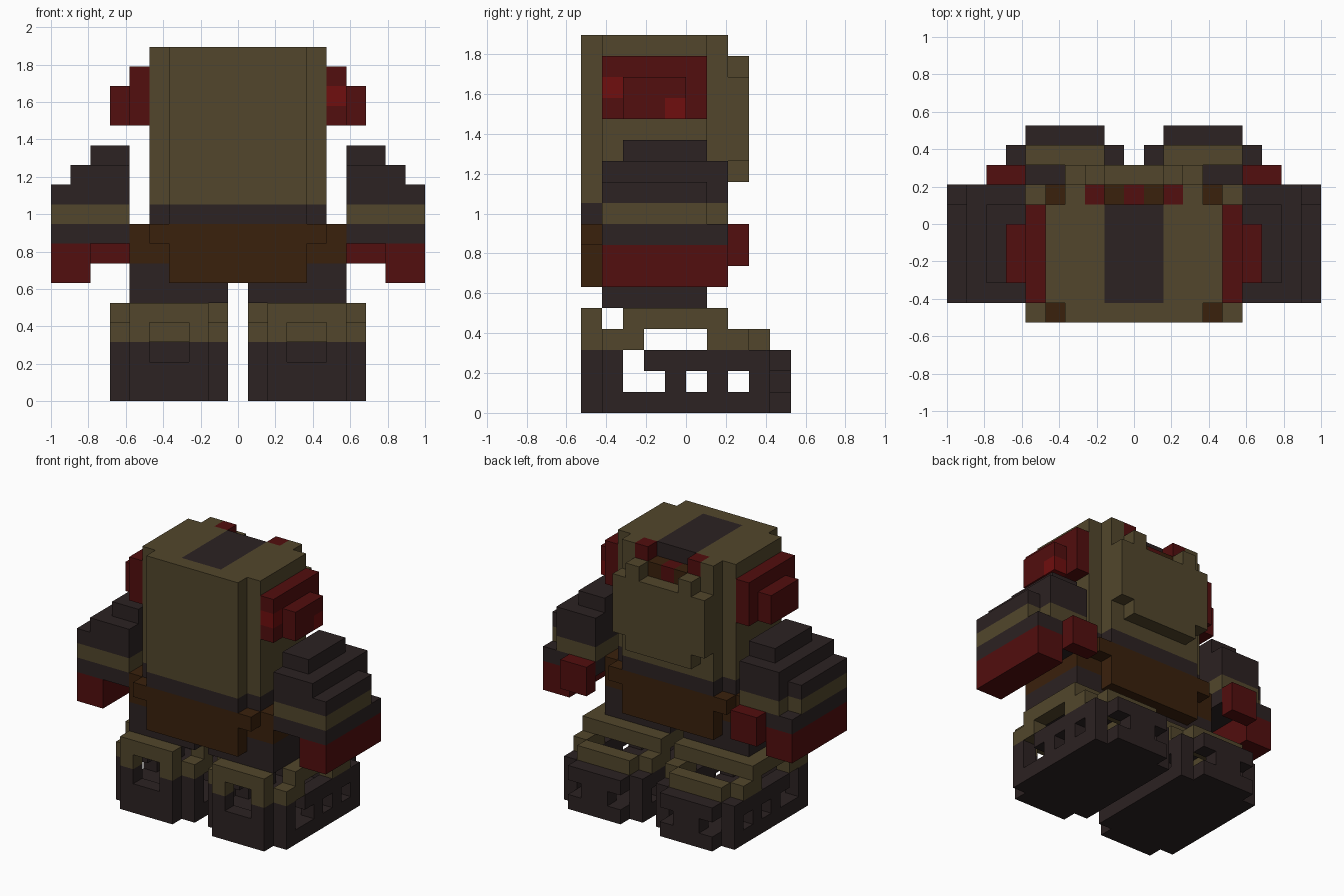
import bpy
import bmesh
from mathutils import Matrix, Vector

default = bpy.data.objects.get("Cube")
if default:
    bpy.data.objects.remove(default, do_unlink=True)

U = 2 / 19  # size of one block


def material(name, r, g, b):
    m = bpy.data.materials.new(name)
    m.use_nodes = True
    m.diffuse_color = (r, g, b, 1)
    m.node_tree.nodes["Principled BSDF"].inputs["Base Color"].default_value = (r, g, b, 1)
    return m


OLIVE = material("olive", .084, .062, .025)
DARK = material("charcoal", .025, .016, .016)
RED = material("dark red", .084, .0044, .0044)
BRIGHT = material("bright red", .162, .0044, .0044)
BROWN = material("brown", .042, .015, .0037)


def part(name, mat, boxes, side=1):
    """Blocks as (x0, x1, y0, y1, z0, z1) in grid lines; side -1 mirrors x."""
    bm = bmesh.new()
    for x0, x1, y0, y1, z0, z1 in boxes:
        low = Vector((x0 - .5, y0 - 5, z0))
        high = Vector((x1 - .5, y1 - 5, z1))
        mid, size = (low + high) / 2, high - low
        mid.x *= side
        bmesh.ops.create_cube(bm, size=1, matrix=Matrix.Scale(U, 4)
                              @ Matrix.Translation(mid) @ Matrix.Diagonal(size).to_4x4())
    mesh = bpy.data.meshes.new(name)
    bm.to_mesh(mesh)
    bm.free()
    mesh.materials.append(mat)
    obj = bpy.data.objects.new(name, mesh)
    bpy.context.collection.objects.link(obj)
    return obj


def pair(name, mat, boxes):
    part("left_" + name, mat, boxes)
    part("right_" + name, mat, boxes, -1)


def mid(half, *rest):
    """Block centred on x, reaching to grid line half on both sides."""
    return (1 - half, half, *rest)


# Hooded body
part("hood", OLIVE, [mid(5, 1, 6, 10, 17), mid(4, 0, 1, 10, 18), mid(4, 6, 7, 10, 16)])
pair("hood_top", OLIVE, [(2, 5, 1, 6, 17, 18), (3, 4, 6, 7, 16, 18)])
part("top_stripe", DARK, [mid(2, 1, 6, 17, 18)])

# Back pack and the things sticking out of it
part("back_pack", OLIVE, [mid(4, 7, 8, 12, 16), mid(3, 7, 8, 11, 12)])
pair("pack_tab", OLIVE, [(2, 3, 7, 8, 16, 17)])
pair("pack_horn", RED, [(2, 3, 6, 7, 16, 18)])
pair("pack_roll", BROWN, [(1, 2, 6, 7, 16, 17)])
part("pack_bottle", RED, [mid(1, 6, 7, 16, 17)])

# Waist and belt
part("waist", DARK, [mid(5, 1, 6, 9, 10), mid(4, 0, 1, 9, 10), mid(4, 6, 7, 9, 10)])
belt = [mid(6, 1, 6, 7, 9), mid(1, 1, 6, 6, 7)]
for y in (0, 6):
    belt += [mid(5, y, y + 1, 8, 9), mid(4, y, y + 1, 6, 8)]
part("belt", BROWN, belt)

# Ear pods, the left one with two lamps
part("right_ear", RED, [(5, 6, 1, 6, 14, 17), (6, 7, 2, 5, 14, 16)], -1)
part("left_ear", RED, [(5, 6, 2, 6, 14, 17), (5, 6, 1, 2, 14, 15), (5, 6, 1, 2, 16, 17),
                       (6, 7, 2, 5, 15, 16), (6, 7, 2, 4, 14, 15)])
part("left_ear_lamps", BRIGHT, [(5, 6, 1, 2, 15, 16), (6, 7, 4, 5, 14, 15)])

# Arms and hands
pair("sleeve", DARK, [(6, 8, 2, 6, 12, 13), (6, 9, 1, 7, 10, 12),
                      (9, 10, 1, 6, 10, 11), (6, 10, 1, 7, 8, 9)])
pair("arm_band", OLIVE, [(6, 9, 1, 7, 9, 10), (9, 10, 1, 6, 9, 10)])
pair("hand", RED, [(8, 10, 1, 7, 6, 8)])
pair("thumb", RED, [(6, 8, 7, 8, 7, 9)])

# Legs
pair("leg", DARK, [(1, 6, 1, 6, 5, 7)])

# Hollow boots: sole, pierced side walls, front and back plates
shell = [(1, 7, 1, 9, 0, 1), (2, 6, 0, 1, 0, 2), (2, 6, 9, 10, 0, 1),
         (3, 5, 9, 10, 1, 2), (2, 6, 9, 10, 2, 3)]
shell += [(x, x + 1, 0, 1, 2, 3) for x in (2, 5)]
cuff = [(x, x + 1, 0, 1, 3, 4) for x in (2, 5)]
cuff += [(2, 6, 0, 1, 4, 5), (2, 6, 6, 7, 4, 5), (2, 6, 8, 9, 3, 4)]
for x in (1, 6):
    shell += [(x, x + 1, y, y + 1, 1, 2) for y in (1, 4, 6, 8)]
    shell += [(x, x + 1, 1, 2, 2, 3), (x, x + 1, 3, 9, 2, 3)]
    cuff += [(x, x + 1, 1, 3, 3, 4), (x, x + 1, 6, 8, 3, 4), (x, x + 1, 2, 7, 4, 5)]
pair("boot", DARK, shell)
pair("boot_cuff", OLIVE, cuff)
